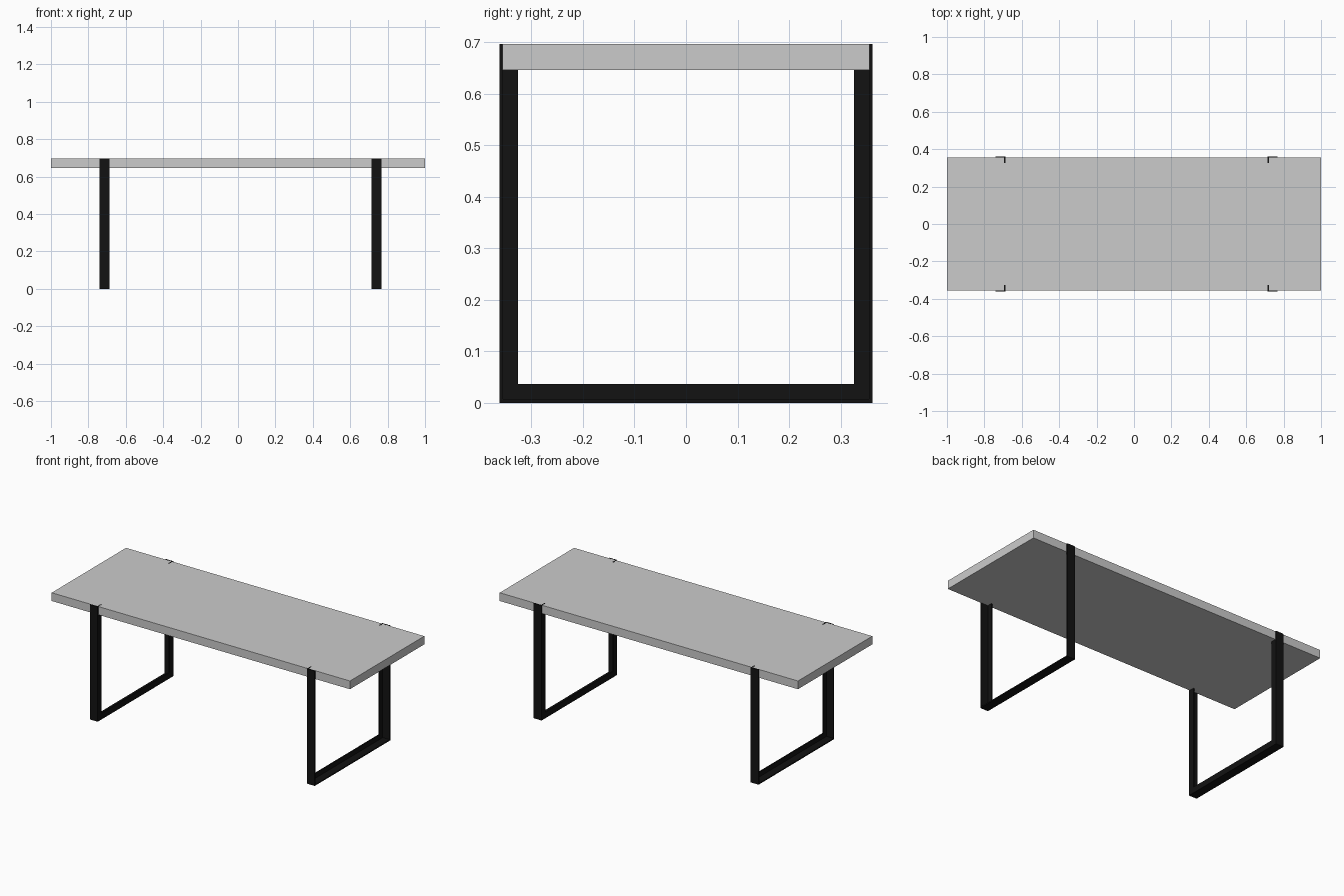
import bpy, bmesh

if "Cube" in bpy.data.objects:
    bpy.data.objects.remove(bpy.data.objects["Cube"])

TOP, SLAB_T, SLAB_Y = 0.696, 0.05, 0.356
FRAME_Y, WIDTH, DEPTH, THICK = 0.362, 0.053, 0.036, 0.007

black = bpy.data.materials.new("black_steel")
black.diffuse_color = (0.006, 0.006, 0.006, 1)
black.use_nodes = True
black.node_tree.nodes["Principled BSDF"].inputs["Base Color"].default_value = black.diffuse_color


def add_object(name, bm, mat=None):
    bmesh.ops.recalc_face_normals(bm, faces=bm.faces)
    mesh = bpy.data.meshes.new(name)
    bm.to_mesh(mesh)
    bm.free()
    obj = bpy.data.objects.new(name, mesh)
    bpy.context.collection.objects.link(obj)
    if mat:
        mesh.materials.append(mat)
    return obj


# Tabletop slab
bm = bmesh.new()
bmesh.ops.create_cube(bm, size=1)
bmesh.ops.scale(bm, vec=(2, 2 * SLAB_Y, SLAB_T), verts=bm.verts)
bmesh.ops.translate(bm, vec=(0, 0, TOP - SLAB_T / 2), verts=bm.verts)
add_object("tabletop", bm)


# U-shaped leg frame: L-section angle iron swept with mitred corners
def leg_frame(name, inner_x, side):
    # profile as (distance outward from the inner web face, inset from the frame's outer edge)
    profile = [(0, 0), (WIDTH, 0), (WIDTH, THICK), (THICK, THICK), (THICK, DEPTH), (0, DEPTH)]
    z_top = TOP + 0.0005
    bm = bmesh.new()
    rings = []
    for sy, at_top in ((-1, True), (-1, False), (1, False), (1, True)):
        rings.append([bm.verts.new((inner_x + side * u, sy * (FRAME_Y - d), z_top if at_top else d))
                      for u, d in profile])
    n = len(profile)
    for a, b in zip(rings, rings[1:]):
        for i in range(n):
            j = (i + 1) % n
            bm.faces.new((a[i], a[j], b[j], b[i]))
    bm.faces.new(rings[0])
    bm.faces.new(rings[-1])
    return add_object(name, bm, black)


leg_frame("left_leg_frame", -0.687, -1)
leg_frame("right_leg_frame", 0.715, 1)
